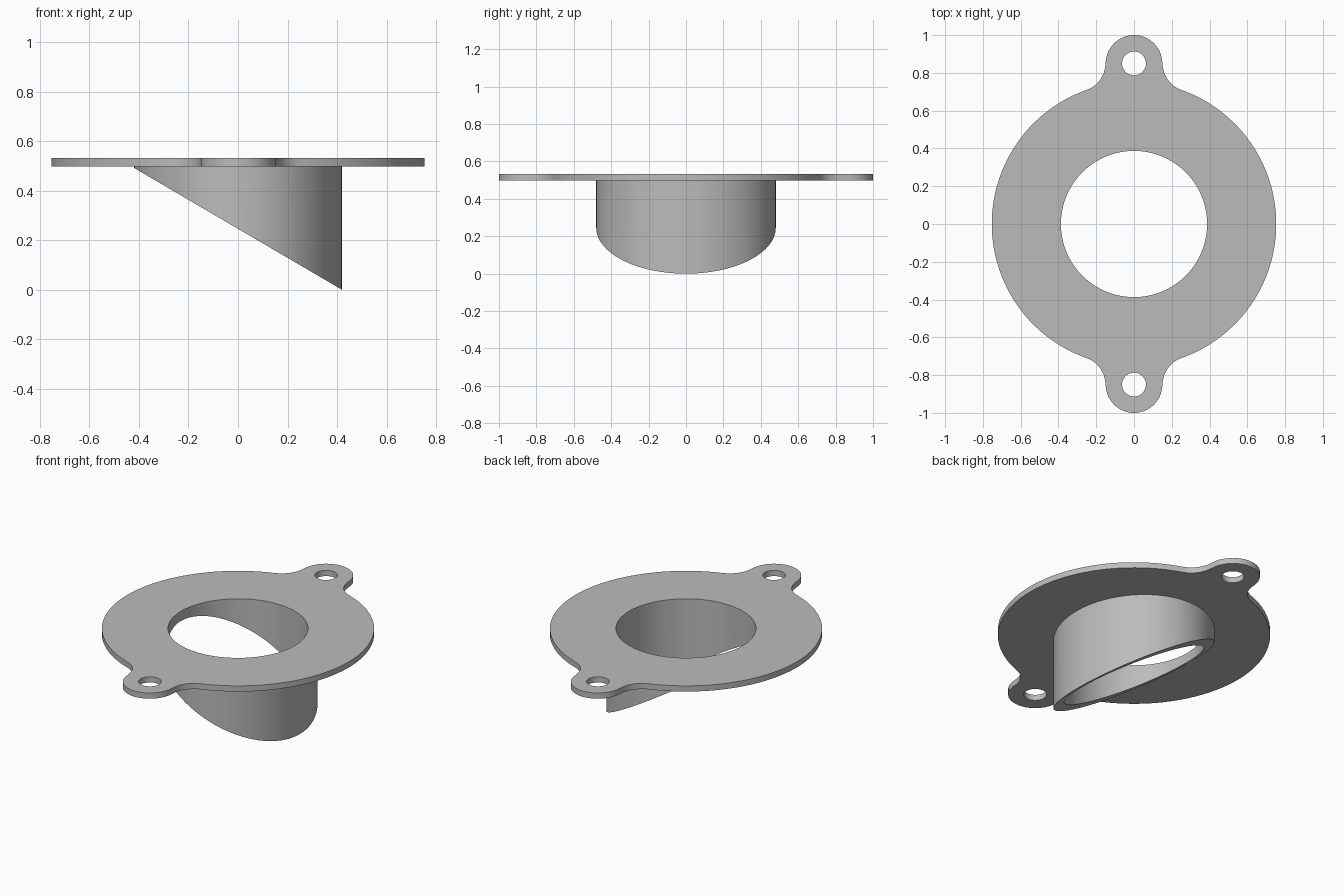
import bpy, bmesh
from math import sin, cos, pi, radians, atan2, hypot

if "Cube" in bpy.data.objects:
    bpy.data.objects.remove(bpy.data.objects["Cube"], do_unlink=True)

DISC_R, HOLE_R = 0.753, 0.387
EAR_R, EAR_Y, BOLT_R = 0.15, 0.85, 0.063
PLATE_Z, THICK = 0.497, 0.035
TUBE_RX, TUBE_RY = 0.42, 0.48
SEGMENTS = 128

grey = bpy.data.materials.new("plain grey")
grey.use_nodes = True
colour = (0.5, 0.5, 0.5, 1)
grey.diffuse_color = colour
grey.node_tree.nodes["Principled BSDF"].inputs["Base Color"].default_value = colour


def arc(cx, cy, r, start, end, steps):
    """Points along an arc, without its last point."""
    return [(cx + r * cos(start + (end - start) * i / steps),
             cy + r * sin(start + (end - start) * i / steps)) for i in range(steps)]


def ellipse(rx, ry):
    return [(x * rx, y * ry) for x, y in arc(0, 0, 1, 0, 2 * pi, SEGMENTS)]


def finish(name, bm):
    bmesh.ops.recalc_face_normals(bm, faces=bm.faces)
    mesh = bpy.data.meshes.new(name)
    bm.to_mesh(mesh)
    bm.free()
    mesh.materials.append(grey)
    obj = bpy.data.objects.new(name, mesh)
    bpy.context.collection.objects.link(obj)
    bpy.ops.object.select_all(action="DESELECT")
    obj.select_set(True)
    bpy.context.view_layer.objects.active = obj
    bpy.ops.object.shade_smooth_by_angle(angle=radians(30))
    return obj


# Flange outline: disc side, fillet, ear, fillet, then the same turned half way round
fillet_x = 2 * EAR_R
fillet_r = hypot(fillet_x, EAR_Y) - DISC_R
touch = atan2(EAR_Y, fillet_x)
half = arc(0, 0, DISC_R, -touch, touch, 56)
half += arc(fillet_x, EAR_Y, fillet_r, touch + pi, pi, 14)
half += arc(0, EAR_Y, EAR_R, 0, pi, 32)
half += arc(-fillet_x, EAR_Y, fillet_r, 0, -touch, 14)
outline = half + [(-x, -y) for x, y in half]

# Flange plate with centre hole and two bolt holes
bm = bmesh.new()
loops = [outline, ellipse(HOLE_R, HOLE_R)]
loops += [arc(0, s * EAR_Y, BOLT_R, 0, 2 * pi, 40) for s in (-1, 1)]
for points in loops:
    verts = [bm.verts.new((x, y, PLATE_Z)) for x, y in points]
    for a, b in zip(verts, verts[1:] + verts[:1]):
        bm.edges.new((a, b))
bmesh.ops.triangle_fill(bm, edges=bm.edges[:], use_beauty=True, normal=(0, 0, 1))
top = bmesh.ops.extrude_face_region(bm, geom=bm.faces[:], use_keep_orig=True)["geom"]
bmesh.ops.translate(bm, vec=(0, 0, THICK),
                    verts=[v for v in top if isinstance(v, bmesh.types.BMVert)])
finish("flange_plate", bm)

# Spout: oval outside, round bore, cut off along a slope
bm = bmesh.new()
slope = PLATE_Z / (2 * TUBE_RX) * 0.99


def ring(rx, ry, cut):
    return [bm.verts.new((x, y, slope * (TUBE_RX - x) if cut else PLATE_Z))
            for x, y in ellipse(rx, ry)]


rings = [ring(TUBE_RX, TUBE_RY, False), ring(TUBE_RX, TUBE_RY, True),
         ring(HOLE_R, HOLE_R, True), ring(HOLE_R, HOLE_R, False)]
for lower, upper in zip(rings, rings[1:]):
    for i in range(SEGMENTS):
        j = (i + 1) % SEGMENTS
        bm.faces.new((lower[i], lower[j], upper[j], upper[i]))
finish("slanted_spout", bm)
